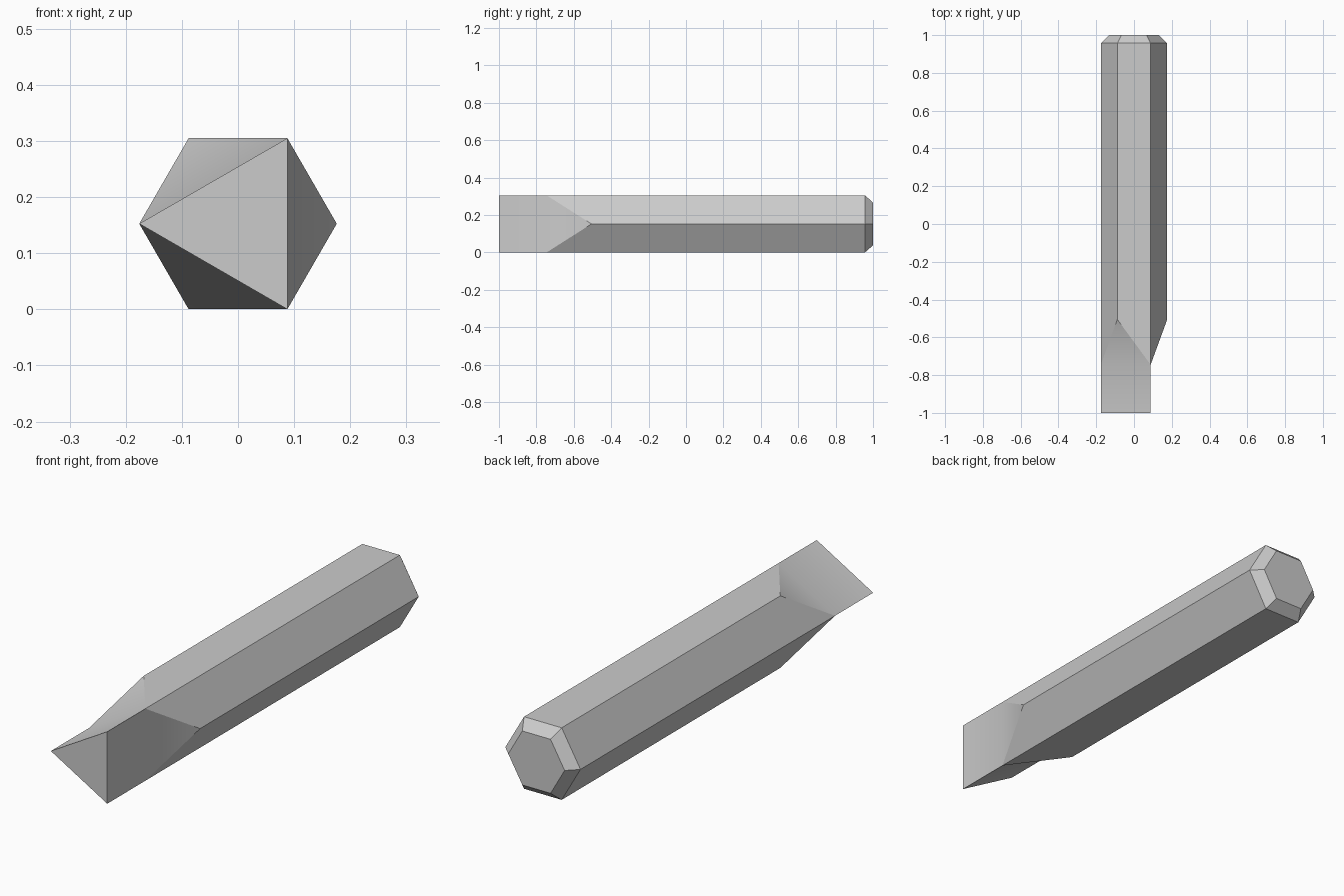
import bpy, bmesh, math

if "Cube" in bpy.data.objects:
    bpy.data.objects.remove(bpy.data.objects["Cube"])

R, CZ = 0.176, 0.1525            # hexagon radius and axis height
TIP, NECK, SHOULDER, RIM, END = -1.0, -0.745, -0.505, 0.957, 1.0

bm = bmesh.new()


def ring(radius, y_at, corners=range(6)):
    """Corners of a hexagon section; y may differ from corner to corner."""
    return [bm.verts.new((radius * math.cos(i * math.pi / 3), y_at(i),
                          CZ + radius * math.sin(i * math.pi / 3)))
            for i in corners]


# Triangular tip, zigzag shoulder, hexagonal shaft and chamfered end
tip = ring(R, lambda i: TIP, (1, 3, 5))
neck = ring(R, lambda i: NECK if i % 2 else SHOULDER)
rim = ring(R, lambda i: RIM)
end = ring(0.132, lambda i: END)

bm.faces.new(tip)
bm.faces.new(end)
for k in range(3):
    a, b, c = 2 * k + 1, (2 * k + 2) % 6, (2 * k + 3) % 6
    bm.faces.new((tip[k], tip[(k + 1) % 3], neck[c], neck[a]))
    bm.faces.new((neck[a], neck[c], neck[b]))
for i in range(6):
    j = (i + 1) % 6
    bm.faces.new((neck[i], neck[j], rim[j], rim[i]))
    bm.faces.new((rim[i], rim[j], end[j], end[i]))
bmesh.ops.recalc_face_normals(bm, faces=bm.faces)

mesh = bpy.data.meshes.new("hex_bit")
bm.to_mesh(mesh)
bm.free()
bit = bpy.data.objects.new("hex_bit", mesh)
bpy.context.collection.objects.link(bit)

steel = bpy.data.materials.new("steel grey")
steel.diffuse_color = (0.6, 0.6, 0.6, 1)
steel.use_nodes = True
steel.node_tree.nodes["Principled BSDF"].inputs["Base Color"].default_value = steel.diffuse_color
mesh.materials.append(steel)

# Soft blend between tip and shoulder, hard edges elsewhere
bpy.context.view_layer.objects.active = bit
bit.select_set(True)
bpy.ops.object.shade_smooth_by_angle(angle=math.radians(30))
